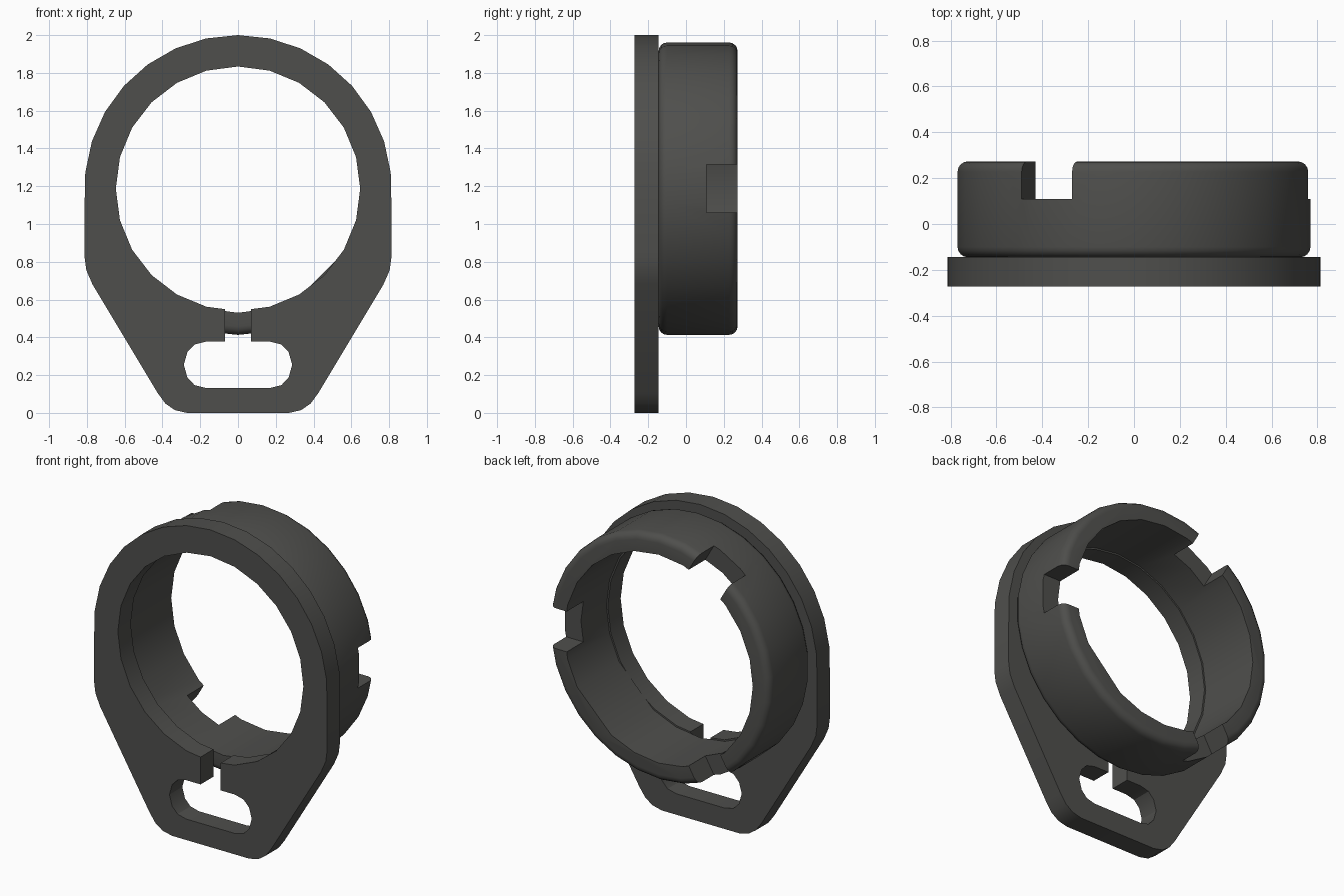
import bpy, bmesh
from math import sin, cos, radians

if "Cube" in bpy.data.objects:
    bpy.data.objects.remove(bpy.data.objects["Cube"])

CZ = 1.187  # height of the ring axis

dark = bpy.data.materials.new("dark_grey")
dark.diffuse_color = (0.078, 0.078, 0.073, 1)
dark.use_nodes = True
dark.node_tree.nodes["Principled BSDF"].inputs["Base Color"].default_value = dark.diffuse_color


def prism(name, pts, y0, y1, bevel=0):
    """Extrude an (x, z) outline from y0 to y1, optionally rounding the end rims."""
    bm = bmesh.new()
    a = [bm.verts.new((x, y0, z)) for x, z in pts]
    b = [bm.verts.new((x, y1, z)) for x, z in pts]
    n = len(pts)
    caps = [bm.faces.new(a), bm.faces.new(b[::-1])]
    for i in range(n):
        j = (i + 1) % n
        bm.faces.new((a[j], a[i], b[i], b[j]))
    bmesh.ops.recalc_face_normals(bm, faces=bm.faces[:])
    if bevel:
        rims = list({e for f in caps for e in f.edges})
        bmesh.ops.bevel(bm, geom=rims, offset=bevel, segments=4,
                        profile=0.5, affect='EDGES')
    me = bpy.data.meshes.new(name)
    bm.to_mesh(me)
    bm.free()
    me.materials.append(dark)
    ob = bpy.data.objects.new(name, me)
    bpy.context.collection.objects.link(ob)
    return ob


def arc(r, degs):
    return [(r * cos(radians(d)), CZ + r * sin(radians(d))) for d in degs]


def cut(ob, cutter):
    """Subtract the cutter and remove it."""
    bpy.context.view_layer.objects.active = ob
    m = ob.modifiers.new("cut", 'BOOLEAN')
    m.operation, m.solver, m.object = 'DIFFERENCE', 'EXACT', cutter
    bpy.ops.object.modifier_apply(modifier=m.name)
    bpy.data.objects.remove(cutter)


def smooth(ob):
    bpy.ops.object.select_all(action='DESELECT')
    ob.select_set(True)
    bpy.context.view_layer.objects.active = ob
    bpy.ops.object.shade_smooth_by_angle(angle=radians(30))


# Flat plate: round top, tapered lower half with rounded corners
right = [(0.813, 1.06), (0.813, 0.83), (0.803, 0.755), (0.77, 0.68),
         (0.425, 0.105), (0.385, 0.05), (0.335, 0.015), (0.27, 0)]
outline = (arc(0.813, range(174, 5, -12)) + right
           + [(-x, z) for x, z in reversed(right)])
plate = prism("mount_plate", outline, -0.273, -0.145)
cut(plate, prism("hole", arc(0.647, range(0, 360, 15)), -0.5, 0.2))

# Strap slot with the narrow slit up into the hole
half = [(0.07, 0.7), (0.07, 0.377), (0.17, 0.377), (0.23, 0.362), (0.268, 0.322),
        (0.287, 0.255), (0.268, 0.187), (0.23, 0.147), (0.17, 0.132)]
slot = half + [(-x, z) for x, z in reversed(half)]
cut(plate, prism("slot", slot, -0.5, 0.2))
smooth(plate)

# Raised collar with rounded outer rims; one inner facet is double width
collar = prism("collar_ring", arc(0.774, range(90, 450, 12)), -0.145, 0.273, 0.045)
cut(collar, prism("bore", arc(0.657, [d for d in range(0, 360, 15) if d != 315]), -0.5, 0.5))

# Three notches in the back rim
for deg in (0, 120, 240):
    c, s = cos(radians(deg)), sin(radians(deg))
    box = [(r * c - t * s, CZ + r * s + t * c)
           for r, t in ((0.45, -0.127), (1, -0.127), (1, 0.127), (0.45, 0.127))]
    cut(collar, prism("notch", box, 0.108, 0.5))
smooth(collar)
